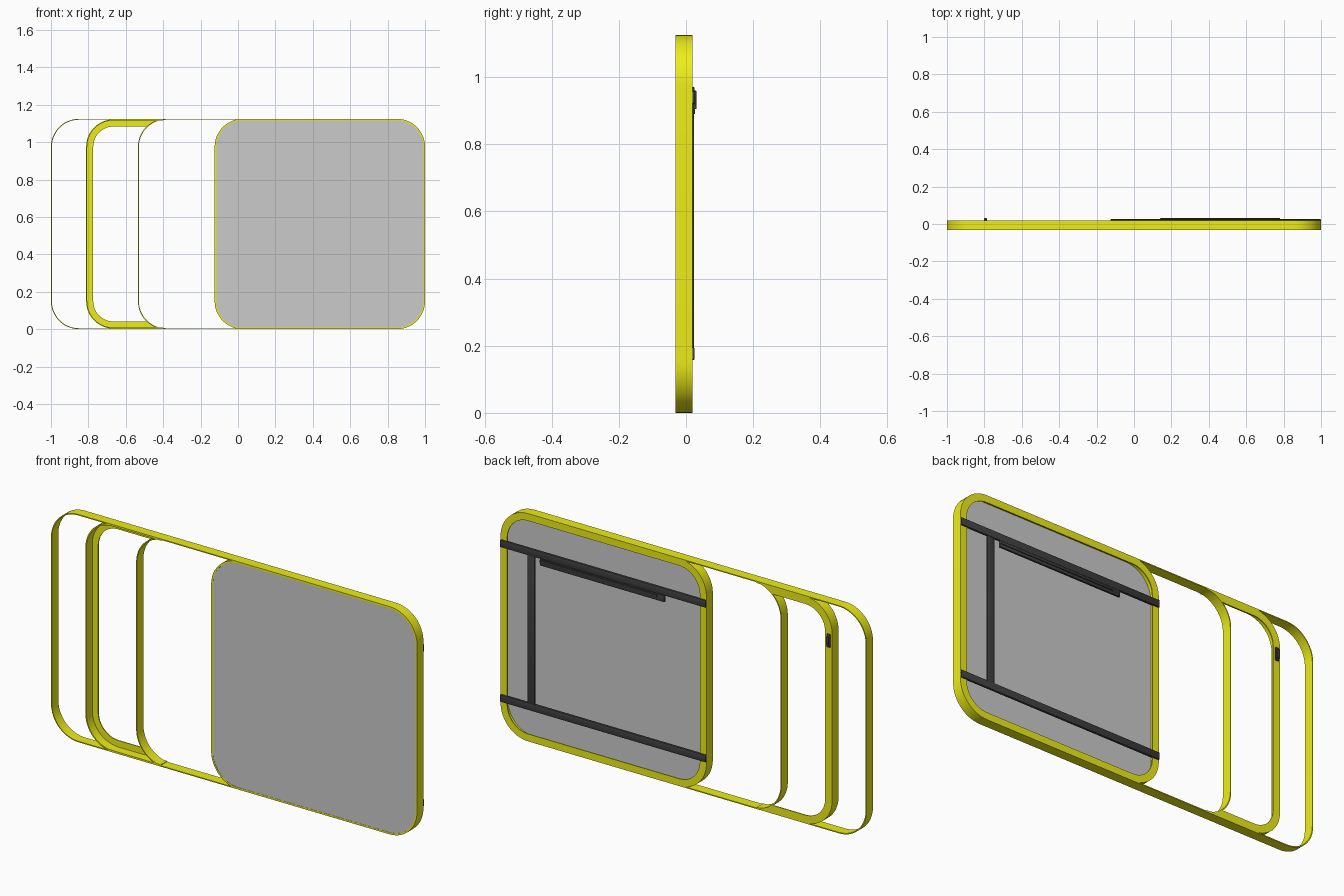
import bpy, bmesh, math

if "Cube" in bpy.data.objects:
    bpy.data.objects.remove(bpy.data.objects["Cube"])

H, R = 1.125, 0.15            # overall height, corner radius
YF, YB = -0.031, 0.019        # front and back of the yellow bands


def material(name, col):
    m = bpy.data.materials.new(name)
    m.diffuse_color = (*col, 1)
    m.use_nodes = True
    m.node_tree.nodes["Principled BSDF"].inputs["Base Color"].default_value = m.diffuse_color
    return m


YELLOW = material("yellow", (0.85, 0.85, 0.01))
DARK = material("dark_grey", (0.05, 0.05, 0.05))


def finish(name, bm, mat=None, smooth=True):
    bmesh.ops.recalc_face_normals(bm, faces=bm.faces)
    me = bpy.data.meshes.new(name)
    bm.to_mesh(me)
    bm.free()
    ob = bpy.data.objects.new(name, me)
    bpy.context.collection.objects.link(ob)
    if mat:
        me.materials.append(mat)
    if smooth:
        bpy.ops.object.select_all(action='DESELECT')
        ob.select_set(True)
        bpy.context.view_layer.objects.active = ob
        bpy.ops.object.shade_smooth_by_angle(angle=math.radians(30))
    return ob


def corner(cx, cz, a0, r=R, n=12):
    # quarter arc as (x, z, outward x, outward z)
    out = []
    for i in range(n + 1):
        a = math.radians(a0 + 90 * i / n)
        c, s = math.cos(a), math.sin(a)
        out.append((cx + r * c, cz + r * s, c, s))
    return out


def c_path(x0, xe, inset=0.0, steps=1):
    # open C: top bar, two left corners, bottom bar ending at xe
    r, xc = R - inset, x0 + R
    top = [(xe + (xc - xe) * i / steps, H - inset, 0, 1) for i in range(steps)]
    bot = [(x, H - z, 0, -1) for x, z, _, _ in reversed(top)]
    return top + corner(xc, H - R, 90, r) + corner(xc, R, 180, r) + bot


def loop_path(x0, x1, inset=0.0):
    r = R - inset
    return (corner(x1 - R, H - R, 0, r) + corner(x0 + R, H - R, 90, r)
            + corner(x0 + R, R, 180, r) + corner(x1 - R, R, 270, r))


def sweep(name, path, profile, closed=False, limit=None):
    # profile: (inward offset, y); limit(x) caps the inward offset
    bm = bmesh.new()
    rings = []
    for x, z, nx, nz in path:
        cap = limit(x) if limit else 1
        rings.append([bm.verts.new((x - nx * min(d, cap), y, z - nz * min(d, cap)))
                      for d, y in profile])
    n, m = len(rings), len(profile)
    for i in range(n if closed else n - 1):
        a, b = rings[i], rings[(i + 1) % n]
        for j in range(m):
            k = (j + 1) % m
            bm.faces.new((a[j], a[k], b[k], b[j]))
    if not closed:
        bm.faces.new(rings[0])
        bm.faces.new(rings[-1])
    return finish(name, bm, YELLOW)


def box(name, x0, x1, y0, y1, z0, z1, bevel=0.0):
    bm = bmesh.new()
    bmesh.ops.create_cube(bm, size=1)
    for v in bm.verts:
        v.co = ((x0 + x1) / 2 + v.co.x * (x1 - x0),
                (y0 + y1) / 2 + v.co.y * (y1 - y0),
                (z0 + z1) / 2 + v.co.z * (z1 - z0))
    if bevel:
        bmesh.ops.bevel(bm, geom=bm.edges[:], offset=bevel, segments=2,
                        profile=0.5, affect='EDGES')
    return finish(name, bm, DARK)


def band(t):
    return [(0, YF), (0, YB), (t, YB), (t, YF)]


def l_section(wall, flange, t):
    return [(0, YF), (0, YB), (flange, YB), (flange, YB - t),
            (wall, YB - t), (wall, YF)]


# thin outer band and thin inner band
sweep("outer_band", c_path(-1, 0.03), band(0.005))
sweep("inner_band", c_path(-0.535, -0.385), band(0.005))

# flanged left ring, its flange tapering out where it meets the inner band
XB = -0.385


def flange_limit(x):
    d = min(R, abs(x - XB))
    return max(0.006, R - math.sqrt(R * R - d * d))


sweep("left_ring", c_path(-0.815, -0.40, 0.003, 16),
      l_section(0.006, 0.038, 0.005), limit=flange_limit)

# flanged frame around the panel
sweep("panel_frame", loop_path(-0.125, 1), l_section(0.009, 0.036, 0.005), closed=True)

# flat panel near the front of the frame
bm = bmesh.new()
face = bm.faces.new([bm.verts.new((x, YF + 0.001, z))
                     for x, z, _, _ in loop_path(-0.125, 1, 0.009)])
ext = bmesh.ops.extrude_face_region(bm, geom=[face])
for g in ext["geom"]:
    if isinstance(g, bmesh.types.BMVert):
        g.co.y += 0.005
finish("panel", bm, smooth=False)

# rails across the back, with an upright between them
for label, z in (("lower", 0.158), ("upper", 0.922)):
    box(label + "_rail", -0.125, 1, YB - 0.006, 0.026, z, z + 0.036, 0.003)
box("upright_bar", 0.81, 0.85, YB - 0.004, 0.024, 0.19, 0.925, 0.003)

# sliding bar under the upper rail
box("slide_bar", 0.10, 0.78, YB - 0.003, 0.027, 0.89, 0.922, 0.002)
box("slide_strip", 0.14, 0.78, 0.025, 0.031, 0.905, 0.917, 0.001)

# small latch on the left ring
box("latch_plate", -0.803, -0.785, YB - 0.002, 0.025, 0.905, 0.97, 0.002)
box("latch_lever", -0.801, -0.787, 0.023, 0.031, 0.915, 0.96, 0.002)
